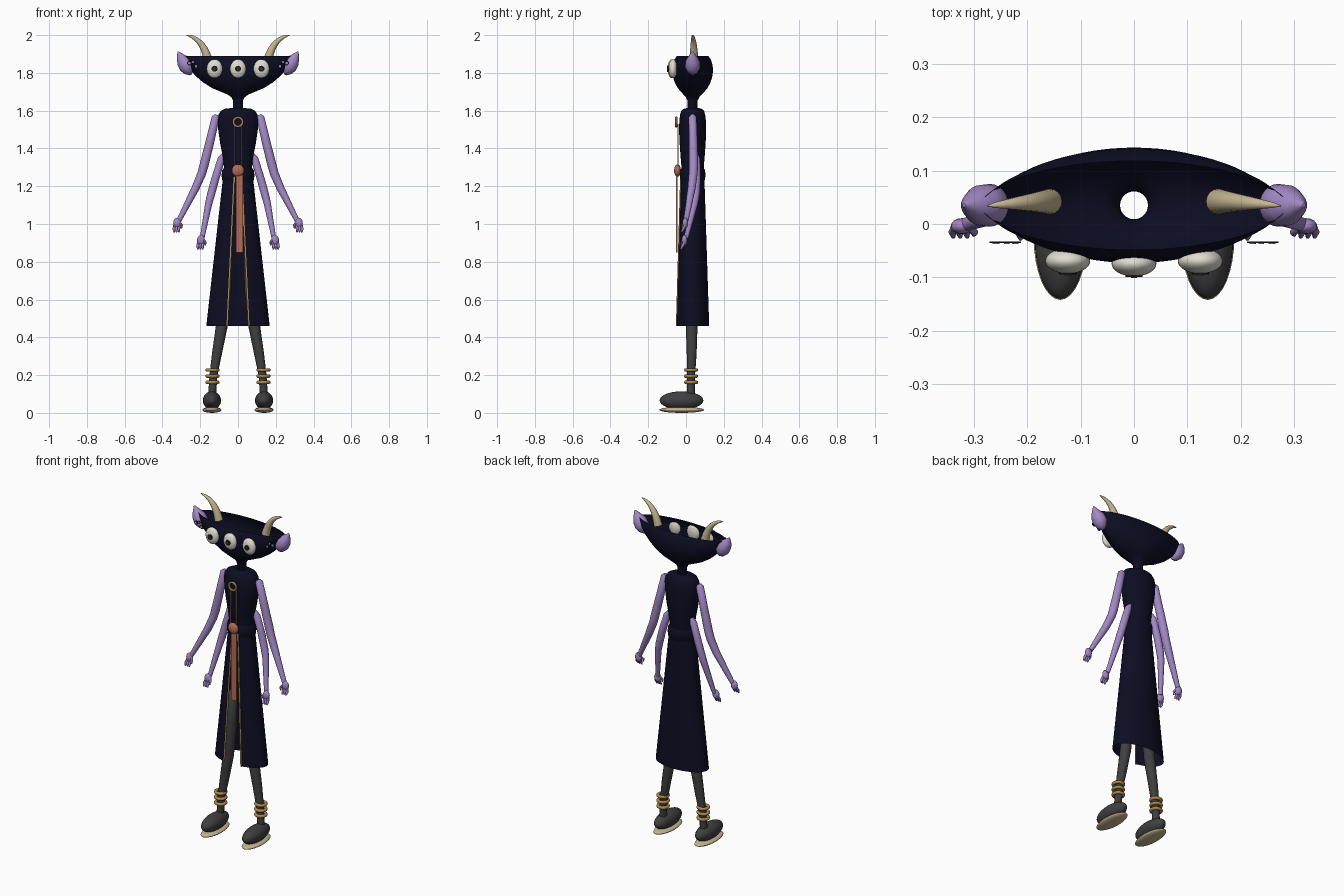
import bpy, bmesh, math
from mathutils import Vector, Matrix

if "Cube" in bpy.data.objects:
    bpy.data.objects.remove(bpy.data.objects["Cube"])

YC = 0.035  # depth of the body axis


def material(name, rgb):
    m = bpy.data.materials.new(name)
    m.diffuse_color = (*rgb, 1)
    m.use_nodes = True
    m.node_tree.nodes["Principled BSDF"].inputs["Base Color"].default_value = m.diffuse_color
    return m


NAVY = material("navy cloth", (0.004, 0.004, 0.017))
PURPLE = material("purple skin", (0.36, 0.25, 0.56))
GREY = material("charcoal", (0.05, 0.05, 0.053))
HORN = material("horn beige", (0.56, 0.47, 0.29))
WHITE = material("eye white", (0.75, 0.72, 0.63))
GOLD = material("gold", (0.43, 0.25, 0.075))
RED = material("terracotta", (0.45, 0.15, 0.09))
BLACK = material("pupil black", (0.01, 0.01, 0.012))


def finish(name, bm, mat):
    me = bpy.data.meshes.new(name)
    bm.to_mesh(me)
    bm.free()
    me.materials.append(mat)
    ob = bpy.data.objects.new(name, me)
    bpy.context.collection.objects.link(ob)
    return ob


def loft(name, rings, mat, closed=True, caps=False):
    bm = bmesh.new()
    vs = [[bm.verts.new(p) for p in r] for r in rings]
    n = len(vs[0])
    for a, b in zip(vs, vs[1:]):
        for j in range(n if closed else n - 1):
            k = (j + 1) % n
            bm.faces.new((a[j], a[k], b[k], b[j]))
    if caps:
        bm.faces.new(vs[0])
        bm.faces.new(vs[-1])
        bmesh.ops.recalc_face_normals(bm, faces=bm.faces)
    return finish(name, bm, mat)


def oval(z, a, b, n=48, power=1.0, gap=0.0):
    """Oval ring seen from above, starting at the front, with an optional front gap."""
    p0 = math.asin(gap / a)
    steps = n if gap == 0 else n - 1
    pts = []
    for i in range(n):
        p = p0 + (2 * math.pi - 2 * p0) * i / steps
        c = math.cos(p)
        pts.append((a * math.sin(p), YC - b * math.copysign(abs(c) ** power, c), z))
    return pts


def tube(name, path, mat, n=16):
    """Round limb through (x, y, z, radius) points."""
    P = [Vector(p[:3]) for p in path]
    rings = []
    for i, p in enumerate(P):
        t = (P[min(i + 1, len(P) - 1)] - P[max(i - 1, 0)]).normalized()
        u = t.cross(Vector((0, 1, 0.01))).normalized()
        w = t.cross(u)
        r = path[i][3]
        rings.append([p + r * (math.cos(q) * u + math.sin(q) * w)
                      for q in (2 * math.pi * k / n for k in range(n))])
    return loft(name, rings, mat, caps=True)


def ball(name, loc, size, mat, seg=32):
    bm = bmesh.new()
    bmesh.ops.create_uvsphere(bm, u_segments=seg, v_segments=seg // 2, radius=1,
                              matrix=Matrix.Translation(loc) @ Matrix.Diagonal((*size, 1)))
    return finish(name, bm, mat)


def box(name, loc, size, mat):
    bm = bmesh.new()
    bmesh.ops.create_cube(bm, size=1, matrix=Matrix.Translation(loc) @ Matrix.Diagonal((*size, 1)))
    return finish(name, bm, mat)


def disc(name, loc, r, mat, depth=0.004):
    """Thin plate facing the front."""
    bm = bmesh.new()
    bmesh.ops.create_cone(bm, cap_ends=True, segments=20, radius1=r, radius2=r, depth=depth,
                          matrix=Matrix.Translation(loc) @ Matrix.Rotation(math.pi / 2, 4, 'X'))
    return finish(name, bm, mat)


def ring(name, loc, r, thick, mat, upright=False):
    rot = Matrix.Rotation(math.pi / 2, 3, 'X') if upright else Matrix.Identity(3)
    rings = []
    for i in range(29):
        a = 2 * math.pi * i / 28
        row = []
        for j in range(10):
            b = -2 * math.pi * j / 10
            d = r + thick * math.cos(b)
            row.append(Vector(loc) + rot @ Vector((d * math.cos(a), d * math.sin(a), thick * math.sin(b))))
        rings.append(row)
    return loft(name, rings, mat)


# Open bowl head running down into the hollow neck
head = [(1.60, .026, .026), (1.655, .027, .027), (1.672, .036, .036), (1.685, .055, .048),
        (1.70, .09, .062), (1.72, .138, .079), (1.75, .185, .095), (1.78, .22, .104),
        (1.81, .248, .108), (1.84, .267, .106), (1.87, .28, .097), (1.89, .287, .083)]
loft("head_bowl", [oval(z, a, b, 64, 1 + .15 * min(1, max(0, (z - 1.67) / .05)))
                   for z, a, b in head], NAVY)

# Sleeveless torso
torso = [(1.22, .08, .061), (1.30, .074, .059), (1.36, .081, .064), (1.43, .095, .069),
         (1.50, .105, .072), (1.55, .108, .070), (1.58, .103, .066), (1.60, .09, .060),
         (1.61, .07, .047), (1.615, .027, .027)]
loft("torso", [oval(*t) for t in torso], NAVY)

# Belt with a rounded section
belt = [(1.225, .079, .060), (1.235, .085, .066), (1.26, .087, .068), (1.285, .084, .066),
        (1.295, .077, .060)]
loft("belt", [oval(*t) for t in belt], NAVY)


# Long skirt, split at the front
def skirt(f):
    return 1.26 - .80 * f, .078 + .090 * f, .062 + .026 * f, .018 + .038 * f


levels = [i / 10 for i in range(10, -1, -1)]
loft("skirt", [oval(z, a, b, 48, 1, g) for z, a, b, g in map(skirt, levels)], NAVY, closed=False)

# Gold trim down the skirt split and the chest
for s in (1, -1):
    trim = []
    for z, a, b, g in map(skirt, levels):
        row = []
        for x, o in ((g - .003, .001), (g - .003, .005), (g + .005, .005), (g + .005, .001)):
            row.append((s * x, YC - b * math.sqrt(1 - (x / a) ** 2) - o, z))
        trim.append(row)
    loft("skirt_trim", trim, GOLD, caps=True)
    box("chest_trim", (s * .018, -.043, 1.405), (.005, .006, .25), GOLD)

# Medallion, sash knot and hanging sash
ring("medallion", (0, -.052, 1.54), .024, .006, GOLD, True)
disc("medallion_centre", (0, -.048, 1.54), .02, NAVY)
ball("sash_knot", (0, -.045, 1.283), (.033, .018, .033), RED)
box("sash", (.008, -.049, 1.055), (.036, .008, .41), RED)

# Three eyes
for x, y in ((-.124, -.069), (0, -.074), (.124, -.069)):
    ball("eye", (x, y, 1.822), (.042, .024, .05), WHITE)
    disc("pupil", (x, y - .0225, 1.822), .016, BLACK, .006)
    disc("pupil_spot", (x, y - .0255, 1.822), .006, GREY, .003)


def hand(name, s, x, y, z):
    ball(name + "_palm", (s * (x + .004), y - .004, z - .018), (.021, .015, .028), PURPLE, 16)
    for k in range(3):
        fx = x - .008 + k * .013
        tube(name + "_finger", [(s * fx, y - .006, z - .03, .007),
                                (s * (fx + .004), y - .015, z - .05, .0075),
                                (s * (fx + .002), y - .024, z - .066, .004)], PURPLE, 8)
    tube(name + "_thumb", [(s * (x - .008), y - .004, z - .012, .007),
                           (s * (x - .02), y - .016, z - .03, .007),
                           (s * (x - .018), y - .02, z - .046, .004)], PURPLE, 8)


for s in (1, -1):
    # Pointed ear and cheek spots
    tube("ear", [(s * .25, YC, 1.79, .006), (s * .258, YC, 1.805, .026), (s * .27, YC, 1.83, .04),
                 (s * .287, YC, 1.86, .038), (s * .304, YC, 1.885, .023),
                 (s * .318, YC, 1.913, .003)], PURPLE, 24)
    for x, z, r in ((.222, 1.835, .008), (.238, 1.858, .007), (.258, 1.852, .009)):
        disc("cheek_spot_rim", (s * x, -.034, z), r + .003, BLACK, .003)
        disc("cheek_spot", (s * x, -.036, z), r * .75, PURPLE, .003)

    # Curved horn
    horn = []
    for i in range(11):
        t = i / 10
        q = [(1 - t) ** 2 * a + 2 * t * (1 - t) * b + t * t * c
             for a, b, c in ((.158, .185, .275), (.042, .042, .034), (1.865, 1.985, 2.0))]
        horn.append((s * q[0], q[1], q[2], .023 * (1 - t) ** .7 + .001))
    tube("horn", horn, HORN)

    # Upper arm pair
    tube("upper_arm", [(s * .112, YC, 1.578, .010), (s * .118, YC, 1.565, .021),
                       (s * .15, .038, 1.43, .023), (s * .18, .04, 1.31, .024),
                       (s * .193, .038, 1.265, .023), (s * .225, .03, 1.19, .021),
                       (s * .312, .0, 1.02, .013)], PURPLE)
    hand("upper_hand", s, .318, .0, 1.023)

    # Lower arm pair
    tube("lower_arm", [(s * .075, .055, 1.37, .010), (s * .088, .055, 1.345, .020),
                       (s * .12, .056, 1.24, .021), (s * .142, .052, 1.16, .021),
                       (s * .155, .045, 1.11, .019), (s * .19, .0, .925, .012)], PURPLE)
    hand("lower_hand", s, .192, -.004, .932)

    # Leg, ankle rings, shoe and sole
    tube("leg", [(s * .055, .03, .87, .010), (s * .057, .03, .85, .027), (s * .066, .03, .65, .032),
                 (s * .086, .03, .46, .031), (s * .112, .03, .31, .026), (s * .13, .027, .2, .021),
                 (s * .138, .025, .08, .021)], GREY)
    for z in (.162, .195, .227):
        ring("ankle_ring", (s * .135, .027, z), .028, .0095, GOLD)
    ball("shoe", (s * .138, -.024, .066), (.048, .116, .048), GREY)
    ball("sole", (s * .138, -.023, .016), (.05, .119, .016), HORN)
    ball("sole_stud", (s * .138, -.023, .004), (.014, .02, .004), GREY, 16)

bpy.ops.object.select_all(action='SELECT')
bpy.context.view_layer.objects.active = bpy.context.selected_objects[0]
bpy.ops.object.shade_smooth_by_angle(angle=math.radians(45))
